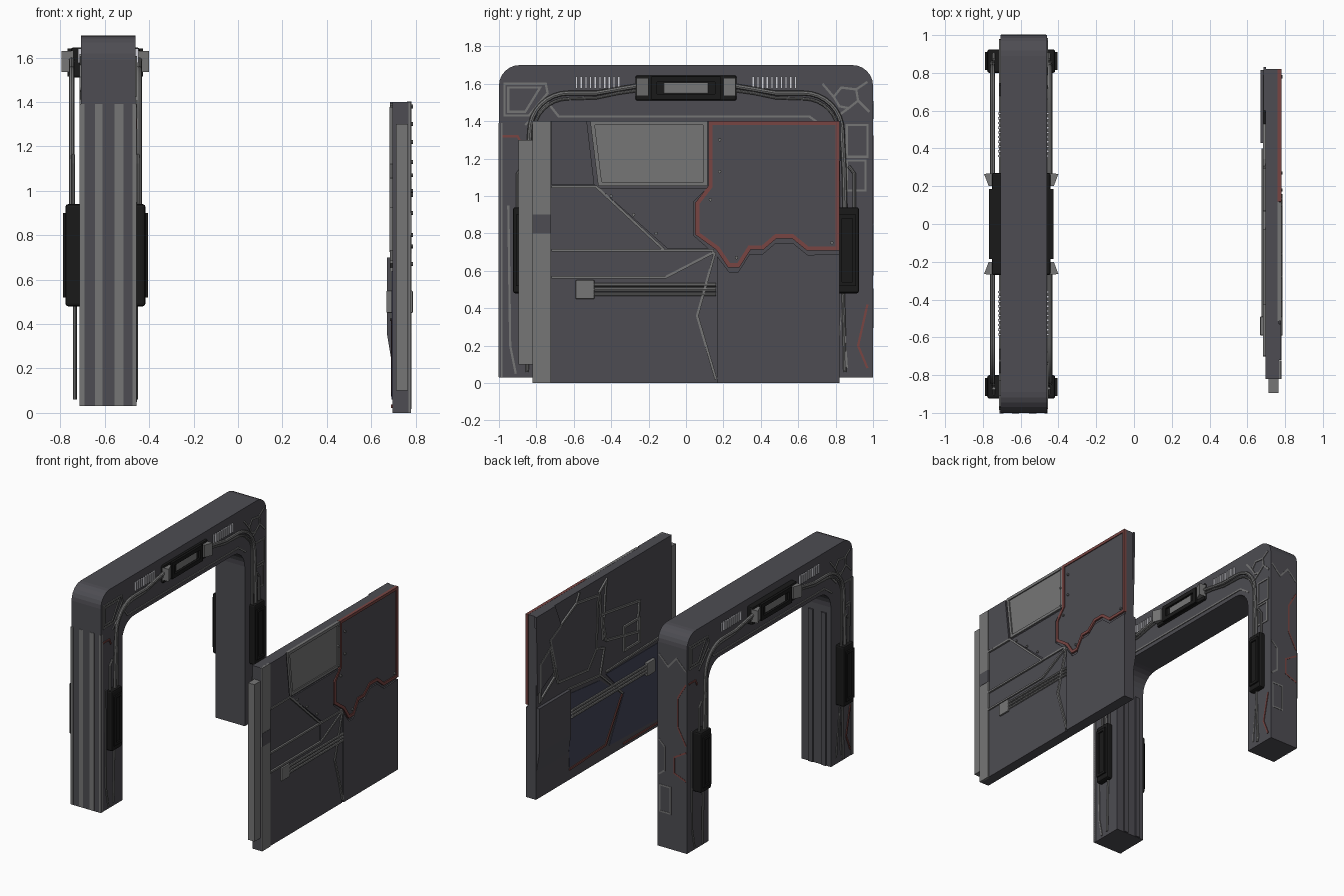
import bpy, bmesh, math
from mathutils import Vector

if "Cube" in bpy.data.objects:
    bpy.data.objects.remove(bpy.data.objects["Cube"])


def mat(name, r, g, b):
    m = bpy.data.materials.new(name)
    m.diffuse_color = (r, g, b, 1)
    m.use_nodes = True
    m.node_tree.nodes["Principled BSDF"].inputs["Base Color"].default_value = m.diffuse_color
    return m


DARK = mat("dark_steel", .075, .073, .085)
GREY = mat("grey_steel", .18, .18, .18)
BLACK = mat("black_rubber", .01, .01, .01)
RED = mat("red_trim", .19, .06, .055)
LIGHT = mat("light_vent", .65, .65, .7)
BLUE = mat("blue_panel", .055, .058, .1)


def solid(name, pts, d0, d1, m, axis="x", faces=None, bevel=0):
    """Extrude a flat outline (or a set of faces) along one axis."""
    n = len(pts)
    faces = faces or [tuple(range(n))]
    put = (lambda p, d: (d, p[0], p[1])) if axis == "x" else (lambda p, d: (p[0], d, p[1]))
    verts = [put(p, d) for d in (d0, d1) for p in pts]
    edges = [(f[i], f[(i + 1) % len(f)]) for f in faces for i in range(len(f))]
    rim = [e for e in edges if (e[1], e[0]) not in edges]
    allf = faces + [tuple(i + n for i in f[::-1]) for f in faces]
    allf += [(b, a, a + n, b + n) for a, b in rim]
    me = bpy.data.meshes.new(name)
    me.from_pydata(verts, [], allf)
    bm = bmesh.new()
    bm.from_mesh(me)
    bmesh.ops.recalc_face_normals(bm, faces=bm.faces)
    bm.to_mesh(me)
    bm.free()
    me.materials.append(m)
    ob = bpy.data.objects.new(name, me)
    bpy.context.collection.objects.link(ob)
    if bevel:
        mod = ob.modifiers.new("bevel", "BEVEL")
        mod.width, mod.segments = bevel, 2
    return ob


def rect(a0, a1, b0, b1):
    return [(a0, b0), (a1, b0), (a1, b1), (a0, b1)]


def band(name, pts, w, d0, d1, m, closed=True, axis="x"):
    """Mitred strip of width w following a polyline."""
    P = [Vector(p) for p in pts]
    n = len(P)
    left, right = [], []
    for i, p in enumerate(P):
        u = (p - P[i - 1]).normalized() if closed or i else (P[1] - p).normalized()
        v = (P[(i + 1) % n] - p).normalized() if closed or i < n - 1 else u
        n1, n2 = Vector((-u.y, u.x)), Vector((-v.y, v.x))
        k = (n1 + n2) / max(1 + n1.dot(n2), .35) * w / 2
        left.append(p + k)
        right.append(p - k)
    quads = [(i, (i + 1) % n, (i + 1) % n + n, i + n) for i in range(n if closed else n - 1)]
    return solid(name, left + right, d0, d1, m, axis, quads)


def pipe(name, pts, r, m):
    cu = bpy.data.curves.new(name, "CURVE")
    cu.dimensions, cu.bevel_depth, cu.bevel_resolution, cu.use_fill_caps = "3D", r, 2, True
    sp = cu.splines.new("POLY")
    sp.points.add(len(pts) - 1)
    for q, p in zip(sp.points, pts):
        q.co = (*p, 1)
    cu.materials.append(m)
    ob = bpy.data.objects.new(name, cu)
    bpy.context.collection.objects.link(ob)
    bpy.ops.object.select_all(action="DESELECT")
    ob.select_set(True)
    bpy.context.view_layer.objects.active = ob
    bpy.ops.object.convert(target="MESH")
    bpy.ops.object.shade_smooth_by_angle()


def arc(cy, cz, r, a0, a1, n=6):
    return [(cy + r * math.cos(math.radians(a0 + (a1 - a0) * i / n)),
             cz + r * math.sin(math.radians(a0 + (a1 - a0) * i / n))) for i in range(n + 1)]


# ---- Arch frame
CX, FACE = -.597, {1: -.461, -1: -.708}
outer = [(1, .03)] + arc(.89, 1.59, .11, 0, 90) + arc(-.89, 1.59, .11, 90, 180) + [(-1, .03)]
inner = [(-.74, .03)] + arc(-.6, 1.25, .14, 180, 90) + arc(.6, 1.25, .14, 90, 0) + [(.74, .03)]
solid("arch_frame", outer + inner, -.708, -.461, DARK)

# Ribbed plate on the front leg, strips on its inner face
solid("front_leg_plate", rect(-.713, -.458, .032, 1.39), -.998, -.99, DARK, "y")
for x0, x1 in ((-.713, -.692), (-.645, -.61), (-.555, -.515), (-.475, -.458)):
    solid("front_leg_rib", rect(x0, x1, .032, 1.39), -1.003, -.98, GREY, "y")
for x in (-.65, -.54):
    solid("inner_leg_strip", rect(x - .02, x + .02, .032, 1.2), -.742, -.73, DARK, "y")

# Red and grey trims on the rear leg
for pts, m in (([(-.70, 1.32), (-.63, 1.2), (-.63, .98), (-.70, .85)], RED),
               ([(-.70, .8), (-.6, .74), (-.6, .62), (-.70, .58)], RED),
               ([(-.47, 1.5), (-.55, 1.42), (-.62, 1.5), (-.70, 1.42)], GREY),
               ([(-.47, .85), (-.52, .8), (-.52, .62), (-.47, .58)], GREY)):
    band("rear_leg_trim", pts, .012, .995, 1.002, m, False, "y")
band("rear_leg_trim", rect(-.57, -.48, .3, .5), .012, .995, 1.002, GREY, True, "y")

# ---- Details on both faces of the arch (half-turn symmetric)
corner_a = [(-.97, 1.6), (-.75, 1.6), (-.74, 1.55), (-.84, 1.43), (-.97, 1.43)]
hexa = [(.79, 1.53), (.83, 1.58), (.91, 1.57), (.92, 1.51), (.87, 1.47), (.82, 1.48)]
for s in (1, -1):
    def turn(pts):
        return [(s * a, b) for a, b in pts]

    def X(d):
        return CX + s * d
    f0, f1 = FACE[s] - s * .005, FACE[s] + s * .006
    for pts, closed in ((corner_a, True), ([(-.95, 1.58), (-.78, 1.58), (-.86, 1.45), (-.95, 1.45)], True),
                        (hexa, True), ([(.73, 1.6), (.79, 1.53)], False), ([(.97, 1.61), (.91, 1.57)], False),
                        ([(.98, 1.45), (.92, 1.51)], False), ([(.72, 1.5), (.80, 1.42), (.87, 1.47)], False),
                        ([(-.86, 1.38), (-.74, 1.5), (-.68, 1.425), (.66, 1.425), (.75, 1.36)], False),
                        (rect(.86, .97, 1.21, 1.38), True), (rect(.86, .96, 1.03, 1.19), True),
                        ([(-.95, .95), (-.94, .2), (-.91, .05)], False),
                        ([(.80, .08), (.84, .45), (.86, .08)], False)):
        band("arch_trim", turn(pts), .012, f0, f1, GREY, closed)
    band("arch_red_trim", turn([(-.98, 1.32), (-.9, 1.32), (-.88, 1.28)]), .012, f0, f1, RED, False)
    band("arch_red_trim", turn([(.97, .08), (.92, .2), (.97, .42)]), .012, f0, f1, RED, False)

    # Top pad with window and end clips
    solid("top_pad", rect(-.27, .27, 1.51, 1.645), X(.1), X(.155), BLACK, bevel=.01)
    band("top_pad_rim", rect(-.17, .17, 1.53, 1.625), .03, X(.15), X(.17), BLACK)
    solid("top_pad_insert", rect(-.12, .12, 1.55, 1.605), X(.15), X(.162), GREY, bevel=.004)
    for t in (1, -1):
        solid("top_pad_clip", [(X(.14), t * .2), (X(.172), t * .2), (X(.197), t * .265), (X(.14), t * .27)],
              0, .095, GREY, "x")
        clip = bpy.context.collection.objects[-1]
        for v in clip.data.vertices:  # outline is in plan, so stand it upright
            h, px, py = v.co
            v.co = (px, py, 1.535 + h)
        bm = bmesh.new()
        bm.from_mesh(clip.data)
        bmesh.ops.recalc_face_normals(bm, faces=bm.faces)
        bm.to_mesh(clip.data)
        bm.free()

        # Vent slats
        for i in range(10):
            y = t * (.36 + i * .025)
            solid("vent_slat", rect(y - .006, y + .006, 1.575, 1.64), f0, FACE[s] + s * .012, LIGHT)

        # Leg pad
        solid("leg_pad", rect(t * .80, t * .925, .48, .94), X(.1), X(.18), BLACK, bevel=.012)
        band("leg_pad_rim", rect(t * .825, t * .9, .53, .89), .02, X(.175), X(.191), BLACK)

        # Pipes from the top pad round to the leg pad and on to the floor
        path = [(.25, 1.59), (.34, 1.575), (.48, 1.55)] + arc(.63, 1.345, .205, 90, 0, 8) + [(.845, 1.15), (.85, .92)]
        pipe("main_pipe", [(X(.152), t * a, b) for a, b in path], .013, GREY)
        path = [(.25, 1.565), (.36, 1.55), (.48, 1.525)] + arc(.63, 1.335, .185, 90, 0, 8) + [(.815, .92)]
        pipe("inner_pipe", [(X(.147), t * a, b) for a, b in path], .008, GREY)
        pipe("side_pipe", [(X(.145), t * a, b) for a, b in ((.9, .92), (.9, 1.12), (.87, 1.16))], .009, GREY)
        pipe("lower_pipe", [(X(.138), t * a, b) for a, b in ((.84, .5), (.845, .3), (.85, .06))], .009, GREY)

# ---- Door slab
solid("door_core", rect(-.82, .82, 0, 1.4), .695, .768, DARK)
solid("door_edge_bar", rect(-.895, -.81, .1, 1.3), .712, .766, GREY)
solid("door_edge_strip", rect(-.82, -.722, 0, 1.4), .76, .779, GREY)
solid("door_edge_latch", rect(-.82, -.722, .8, .9), .76, .781, DARK)

# Outer face plates
zig = [(.81, .72), (.65, .72), (.57, .785), (.48, .785), (.41, .725), (.34, .725), (.28, .63), (.23, .63),
       (.17, .72), (.06, .8), (.06, .96), (.13, 1.05)]
red_line = [(.13, 1.39), (.81, 1.39)] + zig
solid("red_edged_panel", red_line, .76, .775, DARK)
band("red_panel_edge", red_line, .022, .76, .782, RED)
solid("lower_right_panel", [(.165, 0), (.82, 0), (.82, .69)] + [(a, b - .035) for a, b in zig[1:8]] + [(.165, .68)],
      .76, .779, DARK)
solid("lower_left_panel", [(-.72, 0), (.15, 0), (.06, .36), (.14, .68), (-.1, .555), (-.72, .555)], .76, .774, DARK)
solid("upper_mid_panel", [(-.46, 1.04), (.11, 1.04), (.04, .97), (.04, .79), (.12, .72), (-.1, .72)], .76, .778, DARK)
solid("upper_left_panel", [(-.72, 1.06), (-.49, 1.06), (-.53, 1.4), (-.72, 1.4)], .76, .779, DARK)
window = [(-.46, 1.065), (.105, 1.065), (.105, 1.39), (-.5, 1.39)]
solid("door_window", window, .76, .772, GREY)
band("window_frame", window, .022, .76, .781, GREY)
solid("recess_wedge", [(-.11, .57), (.15, .7), (-.11, .7)], .76, .774, DARK)
for pts in ([(-.87, 1.05), (-.48, 1.05), (-.12, .715)], [(-.87, .71), (.15, .71)],
            [(-.72, .565), (-.11, .565), (.15, .7)], [(.155, .7), (.06, .36), (.16, .02)]):
    band("door_trim", [(max(a, -.72), b) for a, b in pts], .014, .76, .782, GREY, False)
for y, z in ((-.4, 1.0), (-.28, .9), (-.16, .8), (.1, 1.38), (.1, 1.22), (.1, 1.07), (.18, 1.3), (.18, 1.13),
             (.13, .98), (.27, .67), (.78, .75)):
    solid("rivet", arc(y, z, .009, 0, 315, 7), .765, .787, GREY)

# Latch handles on both faces
for side, x0, x1, bx, y1 in (("outer", .765, .787, .775, .16), ("inner", .70, .668, .686, .4)):
    solid(side + "_handle_block", rect(-.59, -.49, .45, .55), x0, x1, GREY, bevel=.004)
    for z in (.475, .5, .525):
        pipe(side + "_handle_bar", [(bx, -.5, z), (bx, y1, z)], .01, GREY)

# Inner face plates and trims
solid("inner_wedge_plate", [(.70, .18), (.67, .36), (.67, .7), (.70, .7)], .43, .815, DARK, "y")
solid("inner_top_plate", [(.43, 1.0), (.815, .8), (.83, 1.4), (.6, 1.4)], .70, .685, DARK)
solid("blue_panel", [(.44, .66), (.05, .62), (-.2, .42), (0, .12), (.42, .1)], .70, .692, BLUE)
solid("blue_side_panel", [(-.24, .42), (-.02, .64), (-.68, .64), (-.68, .06), (-.06, .08)], .70, .692, BLUE)
band("inner_red_trim", [(.42, .08), (-.02, .1), (-.22, .42)], .014, .70, .688, RED, False)
band("inner_red_trim", [(-.23, .03), (-.68, .03)], .014, .70, .688, RED, False)
crack = [(.66, 1.16), (.34, 1.32), (.08, 1.28), (.1, .88), (.2, .76), (.56, .8)]
solid("inner_shard_plate", crack, .70, .688, DARK)
for pts in (crack, [(.04, 1.12), (-.42, 1.05), (-.4, .82), (-.02, .9)], rect(-.42, -.24, .74, .92),
            [(.78, 1.02), (.66, 1.1), (.6, .86), (.78, .74)], [(.06, 1.3), (-.02, 1.36), (.02, .92)]):
    band("inner_trim", pts, .016, .70, .682, GREY)
for pts in ([(.44, .7), (.05, .66), (-.22, .42)], [(.05, .66), (.0, .85), (.1, .88)], [(-.02, .66), (-.7, .68)],
            [(.34, 1.32), (.3, 1.39)]):
    band("inner_trim", pts, .014, .70, .684, GREY, False)
